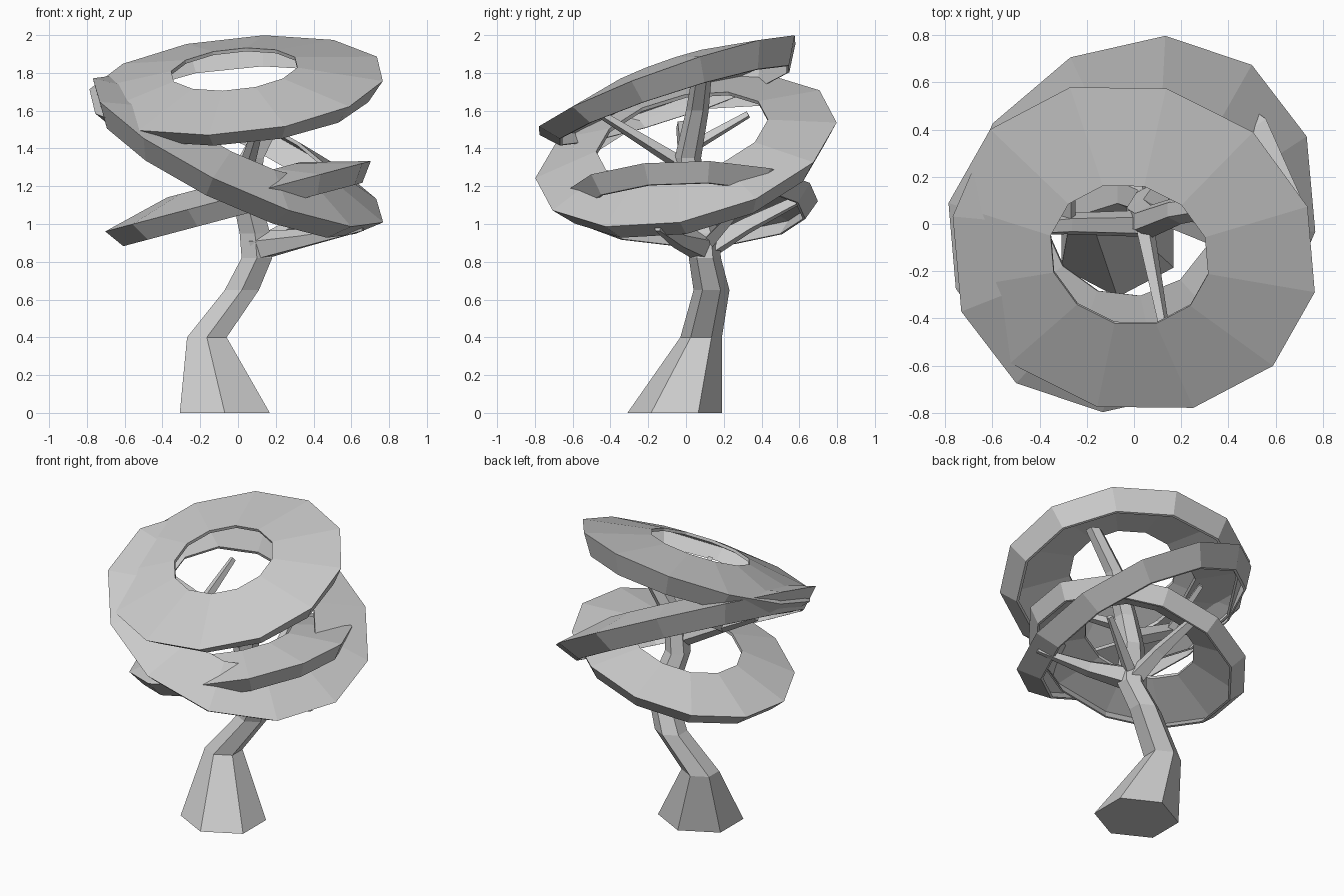
import bpy
import bmesh
from math import cos, sin, tau, radians
from mathutils import Vector

cube = bpy.data.objects.get("Cube")
if cube:
    bpy.data.objects.remove(cube, do_unlink=True)

grey = bpy.data.materials.new("plain_grey")
grey.use_nodes = True
colour = (0.6, 0.6, 0.6, 1)
grey.diffuse_color = colour
grey.node_tree.nodes["Principled BSDF"].inputs["Base Color"].default_value = colour


def loft(name, rows, loop=False):
    """Bridge rows of points; loop joins last row to first, otherwise ends are capped."""
    bm = bmesh.new()
    rows = [[bm.verts.new(p) for p in row] for row in rows]
    pairs = list(zip(rows, rows[1:]))
    if loop:
        pairs.append((rows[-1], rows[0]))
    else:
        bm.faces.new(rows[0])
        bm.faces.new(rows[-1])
    for low, high in pairs:
        n = len(low)
        for i in range(n):
            j = (i + 1) % n
            bm.faces.new((low[i], low[j], high[j], high[i]))
    bmesh.ops.recalc_face_normals(bm, faces=bm.faces[:])
    mesh = bpy.data.meshes.new(name)
    bm.to_mesh(mesh)
    bm.free()
    mesh.materials.append(grey)
    obj = bpy.data.objects.new(name, mesh)
    bpy.context.collection.objects.link(obj)
    return obj


def canopy_ring(name, centre, radii, turn, slope, hole, depth, phase, lean=0, rise=0.09, sides=12):
    """Tilted hollow ring: domed top and outer skirt, both of thin sheet."""
    normal = Vector((-slope[0], -slope[1], 1)).normalized()
    sheet = 0.02
    inset = 1 - depth
    # radius factor, height, share of the skirt depth
    profile = [(1, 0, 0), (inset, 0, 1), (inset - sheet, 0, 1),
               (1 - 2 * sheet, -sheet, 0), (hole, rise - sheet, 0), (hole, rise, 0)]
    c, s = cos(radians(turn)), sin(radians(turn))
    rows = []
    for k, h, skirt in profile:
        row = []
        for i in range(sides):
            t = radians(phase) + tau * i / sides
            u, v = k * radii[0] * cos(t), k * radii[1] * sin(t)
            x, y = u * c - v * s, u * s + v * c
            drop = skirt * depth * (1 + lean * sin(t))
            row.append(Vector(centre) + Vector((x, y, slope[0] * x + slope[1] * y)) + normal * (h - drop))
        rows.append(row)
    return loft(name, rows, loop=True)


def branch(name, points, thick, thin, sides=4):
    """Tapered limb following a path."""
    pts = [Vector(p) for p in points]
    rows = []
    for i, p in enumerate(pts):
        d = (pts[min(i + 1, len(pts) - 1)] - pts[max(i - 1, 0)]).normalized()
        u = d.cross(Vector((0.3, 0.2, 1))).normalized()
        v = d.cross(u)
        r = thick + (thin - thick) * i / (len(pts) - 1)
        rows.append([p + r * (u * cos(tau * s / sides) + v * sin(tau * s / sides)) for s in range(sides)])
    return loft(name, rows)


# Crooked six-sided trunk: x, y, z, radius
sections = [
    (-0.07, -0.06, 0, 0.25), (-0.165, 0.08, 0.4, 0.11), (0.02, 0.135, 0.65, 0.095),
    (0.1, 0.1, 0.82, 0.085), (0.09, 0.09, 0.95, 0.085), (0.04, 0.03, 1.15, 0.075),
    (0.07, 0.01, 1.35, 0.07), (0.2, 0.06, 1.6, 0.06), (0.4, 0.09, 1.83, 0.05),
]
loft("trunk", [[(x + 1.1 * r * sin(tau * i / 6), y + r * cos(tau * i / 6), z) for i in range(6)]
               for x, y, z, r in sections])

# Three tilted canopy rings
canopy_ring("upper_canopy", (-0.01, -0.1, 1.735), (0.8, 0.69), -18, (0.117, 0.366), 0.43, 0.115, 5, 0.2)
canopy_ring("middle_canopy", (0, 0, 1.39), (0.84, 0.735), 50, (-0.485, 0.265), 0.57, 0.125, 4)
canopy_ring("lower_canopy", (0, 0.03, 1.147), (0.71, 0.675), 0, (0.265, 0), 0.5, 0.1, 8)

# Limbs reaching out to the rings
branch("front_branch", [(0.05, -0.03, 1.32), (0.13, -0.45, 1.58)], 0.04, 0.022)
branch("left_branch", [(0.05, 0, 1.22), (-0.28, 0, 1.4), (-0.52, -0.02, 1.52)], 0.06, 0.035, 5)
branch("left_twig", [(-0.28, 0, 1.39), (-0.27, 0.33, 1.58)], 0.035, 0.02)
branch("low_right_branch", [(0.1, 0.09, 0.88), (0.34, -0.04, 0.92), (0.66, -0.15, 0.98)], 0.085, 0.02, 5)
branch("low_side_branch", [(0.1, 0.1, 0.88), (0.45, 0.3, 1.1)], 0.045, 0.022)
branch("low_back_branch", [(0.1, 0.1, 0.86), (0.06, 0.32, 0.99), (0, 0.58, 1.12)], 0.065, 0.03)
